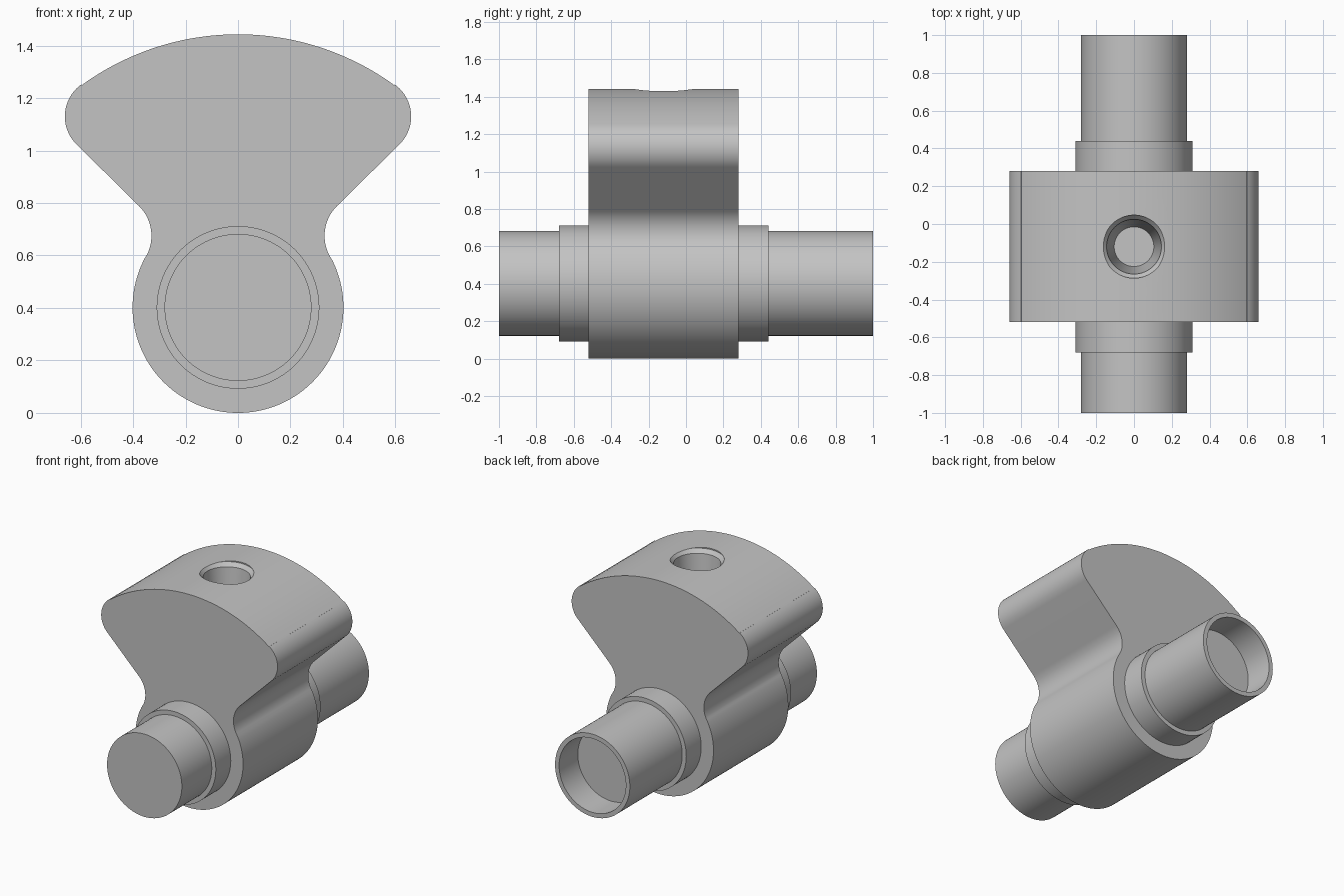
import bpy, bmesh
from math import cos, sin, radians, pi
from mathutils import Vector, Matrix

cube = bpy.data.objects.get("Cube")
if cube:
    bpy.data.objects.remove(cube, do_unlink=True)

grey = bpy.data.materials.new("plain grey")
grey.use_nodes = True
colour = (0.55, 0.55, 0.55, 1)
grey.diffuse_color = colour
grey.node_tree.nodes["Principled BSDF"].inputs["Base Color"].default_value = colour


def make_object(name, bm):
    bmesh.ops.recalc_face_normals(bm, faces=bm.faces)
    mesh = bpy.data.meshes.new(name)
    bm.to_mesh(mesh)
    bm.free()
    mesh.materials.append(grey)
    obj = bpy.data.objects.new(name, mesh)
    bpy.context.collection.objects.link(obj)
    return obj


def select(obj):
    bpy.ops.object.select_all(action='DESELECT')
    obj.select_set(True)
    bpy.context.view_layer.objects.active = obj


def smooth(obj):
    select(obj)
    bpy.ops.object.shade_smooth_by_angle(angle=radians(25))


def lathe(name, profile, matrix, steps=96):
    """Spin a (radius, height) profile about z, then place it."""
    bm = bmesh.new()
    verts = [bm.verts.new((r, 0, h)) for r, h in profile]
    edges = [bm.edges.new(pair) for pair in zip(verts, verts[1:])]
    bmesh.ops.spin(bm, geom=verts + edges, cent=(0, 0, 0), axis=(0, 0, 1),
                   angle=2 * pi, steps=steps, use_merge=True)
    bmesh.ops.remove_doubles(bm, verts=bm.verts, dist=1e-5)
    bm.transform(matrix)
    return make_object(name, bm)


def arc(cx, cz, r, start, end, steps):
    angles = [radians(start + (end - start) * i / steps) for i in range(steps + 1)]
    return [(cx + r * cos(a), cz + r * sin(a)) for a in angles]


# Body: round hub, concave neck, flared head, mirrored and extruded along y
AXIS = 0.402
FRONT, BACK = -0.52, 0.28
half = (arc(0, AXIS, 0.402, -90, 29.1, 40)
        + arc(0.49, 0.675, 0.16, 209.1, 135, 20)
        + arc(0.51, 1.13, 0.15, -45, 54, 24)
        + arc(0, 0.43, 1.013, 54, 90, 24))
outline = half + [(-x, z) for x, z in reversed(half[1:-1])]
bm = bmesh.new()
cap = bm.faces.new([bm.verts.new((x, FRONT, z)) for x, z in outline])
bmesh.ops.remove_doubles(bm, verts=bm.verts, dist=0.002)
bm.faces.ensure_lookup_table()
new = bmesh.ops.extrude_face_region(bm, geom=bm.faces[:], use_keep_orig=True)["geom"]
bmesh.ops.translate(bm, vec=Vector((0, BACK - FRONT, 0)),
                    verts=[g for g in new if isinstance(g, bmesh.types.BMVert)])
body = make_object("body", bm)

# Chamfered, tapered blind hole in the top of the head
cutter = lathe("hole_cutter",
               [(0, 1.0), (0.105, 1.0), (0.145, 1.41), (0.167, 1.435), (0.167, 1.6), (0, 1.6)],
               Matrix.Translation((0, -0.12, 0)), 64)
cutter.hide_render = True
cut = body.modifiers.new("hole", 'BOOLEAN')
cut.operation = 'DIFFERENCE'
cut.solver = 'EXACT'
cut.object = cutter
select(body)
bpy.ops.object.modifier_apply(modifier=cut.name)
bpy.data.objects.remove(cutter, do_unlink=True)
smooth(body)

# Stepped shaft with collars, solid at the front and bored at the back
shaft = lathe("shaft",
              [(0, -1), (0.28, -1), (0.28, -0.68), (0.31, -0.68), (0.31, 0.44),
               (0.28, 0.44), (0.28, 1), (0.25, 1), (0.25, 0.8), (0, 0.8)],
              Matrix.Translation((0, 0, AXIS)) @ Matrix.Rotation(-pi / 2, 4, 'X'))
smooth(shaft)
